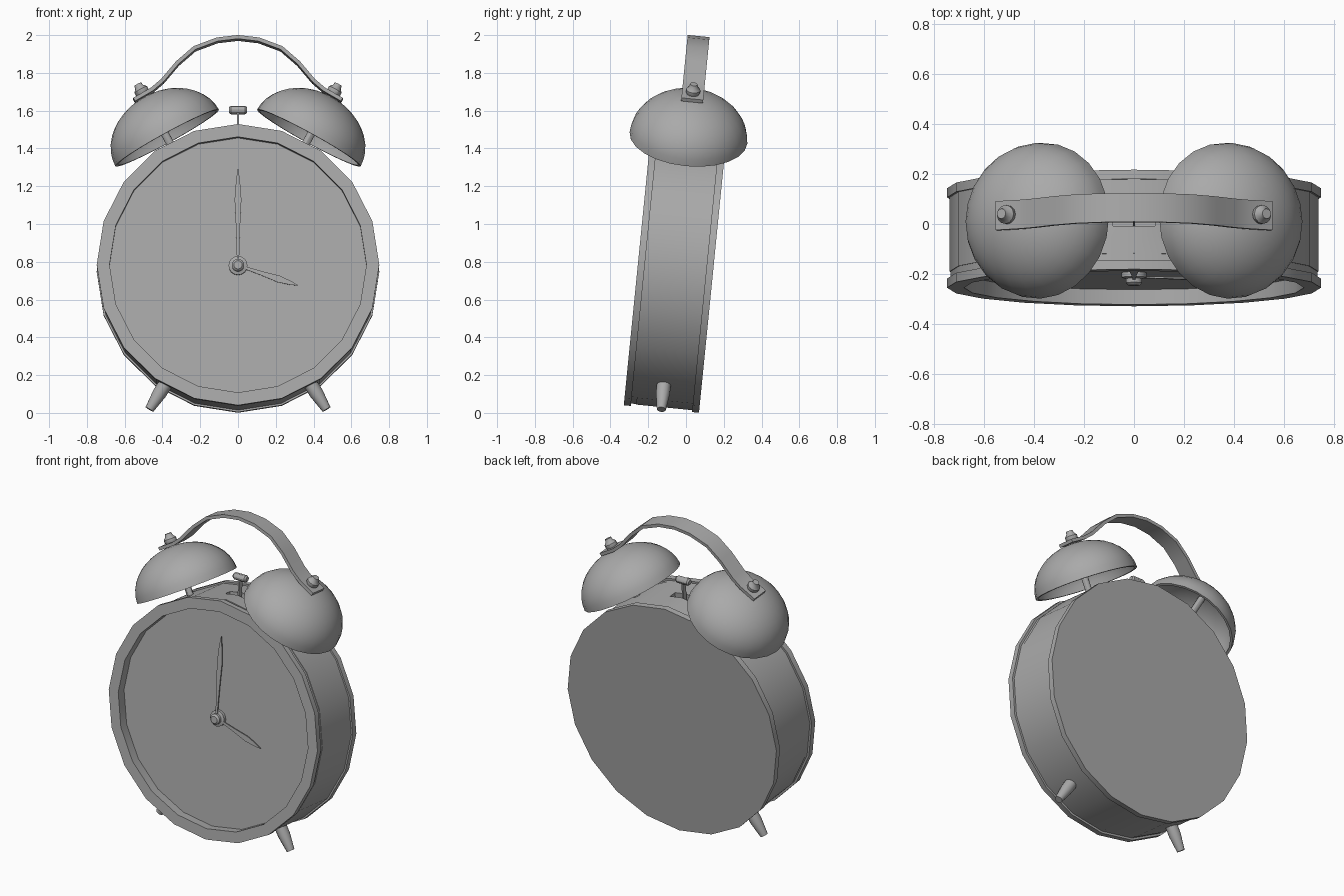
import bpy, bmesh, math
from mathutils import Matrix, Vector

cube = bpy.data.objects.get("Cube")
if cube:
    bpy.data.objects.remove(cube, do_unlink=True)

grey = bpy.data.materials.new("plain grey")
grey.use_nodes = True
grey.diffuse_color = (0.4, 0.4, 0.4, 1)
grey.node_tree.nodes["Principled BSDF"].inputs["Base Color"].default_value = (0.4, 0.4, 0.4, 1)

# Everything is modelled upright about the dial axis, then leaned back
LEAN = Matrix.Translation((0, -0.056, 0.765)) @ Matrix.Rotation(math.radians(-5.7), 4, 'X')
BACK = (0, 1, 0)


def finish(name, bm, place=None):
    bmesh.ops.remove_doubles(bm, verts=bm.verts, dist=1e-5)
    bmesh.ops.recalc_face_normals(bm, faces=bm.faces)
    if place:
        bm.transform(place)
    bm.transform(LEAN)
    mesh = bpy.data.meshes.new(name)
    bm.to_mesh(mesh)
    bm.free()
    mesh.materials.append(grey)
    ob = bpy.data.objects.new(name, mesh)
    bpy.context.collection.objects.link(ob)
    return ob


def lathe(name, profile, origin, axis, sides):
    """Turn (radius, height) points about an axis; the profile closes on itself."""
    bm = bmesh.new()
    rings = []
    for i in range(sides):
        a = math.tau * i / sides
        rings.append([bm.verts.new((r * math.cos(a), r * math.sin(a), h)) for r, h in profile])
    n = len(profile)
    for i in range(sides):
        p, q = rings[i], rings[(i + 1) % sides]
        for j in range(n):
            k = (j + 1) % n
            if profile[j][0] == 0 and profile[k][0] == 0:
                continue
            corners = [p[j], p[k], q[k], q[j]]
            if profile[j][0] == 0:
                corners.remove(q[j])
            if profile[k][0] == 0:
                corners.remove(q[k])
            bm.faces.new(corners)
    rot = Vector(axis).to_track_quat('Z', 'Y').to_matrix().to_4x4()
    return finish(name, bm, Matrix.Translation(origin) @ rot)


def disc(name, radius, y0, y1):
    return lathe(name, [(0, y0), (radius, y0), (radius, y1), (0, y1)], (0, 0, 0), BACK, 20)


def box(name, centre, size):
    bm = bmesh.new()
    bmesh.ops.create_cube(bm, size=1)
    return finish(name, bm, Matrix.Translation(centre) @ Matrix.Diagonal((*size, 1)))


def apply_modifiers(ob):
    bpy.context.view_layer.objects.active = ob
    for m in list(ob.modifiers):
        bpy.ops.object.modifier_apply(modifier=m.name)


parts = []

# Case: drum with hammer slot, dial, front rim and back plate
drum = disc("case_drum", 0.738, -0.135, 0.17)
slot = box("slot_cutter", (0, 0, 0.72), (0.17, 0.05, 0.2))
slot.hide_render = True
cut = drum.modifiers.new("slot", 'BOOLEAN')
cut.operation = 'DIFFERENCE'
cut.object = slot
apply_modifiers(drum)
bpy.data.objects.remove(slot, do_unlink=True)
parts += [
    drum,
    disc("dial", 0.7, -0.14, -0.13),
    disc("back_plate", 0.748, 0.163, 0.2),
    lathe("front_rim", [(0.68, -0.13), (0.68, -0.2), (0.748, -0.2), (0.748, -0.163),
                        (0.735, -0.163), (0.735, -0.13)], (0, 0, 0), BACK, 20),
]


# Hands and centre spindle
def hand(name, length, angle, y):
    bm = bmesh.new()
    half = [(0, 0.005), (0.4, 0.011), (0.68, 0.018), (0.88, 0.01), (1, 0.001)]
    outline = [(w, t) for t, w in half] + [(-w, t) for t, w in reversed(half)]
    face = bm.faces.new([bm.verts.new((w, 0, t * length)) for w, t in outline])
    grown = bmesh.ops.extrude_face_region(bm, geom=[face])["geom"]
    bmesh.ops.translate(bm, vec=(0, 0.007, 0),
                        verts=[g for g in grown if isinstance(g, bmesh.types.BMVert)])
    place = Matrix.Translation((0, y, 0)) @ Matrix.Rotation(math.radians(angle), 4, 'Y')
    return finish(name, bm, place)


parts += [
    hand("minute_hand", 0.515, 0, -0.17),
    hand("hour_hand", 0.335, 108.5, -0.16),
    lathe("spindle", [(0, 0), (0.05, 0), (0.05, 0.02), (0.033, 0.025), (0.033, 0.042),
                      (0.022, 0.052), (0, 0.052)], (0, -0.139, 0), (0, -1, 0), 16),
]

# Bells, stems, nuts and legs on both sides
RADIUS, HEIGHT, STEPS = 0.313, 0.249, 10
for side, s in (("right", -1), ("left", 1)):
    base = Vector((s * 0.375, 0, 0.694))
    axis = Vector((s * 0.479, 0, 0.878)).normalized()
    arc = [math.pi / 2 * i / STEPS for i in range(STEPS)]
    outer = [(RADIUS * math.cos(t), HEIGHT * math.sin(t)) for t in arc] + [(0, HEIGHT)]
    inner = [(r * 0.95, h * 0.95) for r, h in reversed(outer)]
    parts.append(lathe(side + "_bell", outer + inner, base, axis, 24))
    parts.append(lathe(side + "_bell_stem", [(0, 0), (0.021, 0), (0.021, 0.33), (0, 0.33)],
                       base - axis * 0.09, axis, 12))
    parts.append(lathe(side + "_bell_nut", [(0, 0), (0.03, 0), (0.038, 0.016), (0.038, 0.032),
                                            (0.024, 0.048), (0.02, 0.065), (0, 0.065)],
                       base + axis * (HEIGHT + 0.012), axis, 12))
    a = math.radians(58)
    out = Vector((s * math.cos(a), 0, -math.sin(a)))
    parts.append(lathe(side + "_leg", [(0, 0), (0.038, 0), (0.037, 0.1), (0.024, 0.2), (0, 0.2)],
                       out * 0.685, out, 12))

# Hammer
parts += [
    box("hammer_stalk", (0, 0, 0.73), (0.01, 0.03, 0.22)),
    lathe("hammer_head", [(0, -0.048), (0.015, -0.048), (0.022, -0.038), (0.022, 0.038),
                          (0.015, 0.048), (0, 0.048)], (0, 0, 0.842), (1, 0, 0), 12),
]

# Carrying handle: a bent flat strip
half = [(0.55, 0.893), (0.455, 0.948), (0.4, 0.995), (0.32, 1.09), (0.23, 1.168), (0.11, 1.213)]
path = [(-x, z) for x, z in half] + [(0, 1.226)] + half[::-1]
bm = bmesh.new()
rows = [[bm.verts.new((x, y, z)) for y in (-0.058, 0.058)] for x, z in path]
for p, q in zip(rows, rows[1:]):
    bm.faces.new((p[0], q[0], q[1], p[1]))
handle = finish("handle", bm)
thick = handle.modifiers.new("thickness", 'SOLIDIFY')
thick.thickness = 0.02
thick.offset = 0
apply_modifiers(handle)
parts.append(handle)

# Smooth shading with sharp edges kept
bpy.ops.object.select_all(action='DESELECT')
for ob in parts:
    ob.select_set(True)
bpy.context.view_layer.objects.active = drum
bpy.ops.object.shade_smooth_by_angle(angle=math.radians(30))
